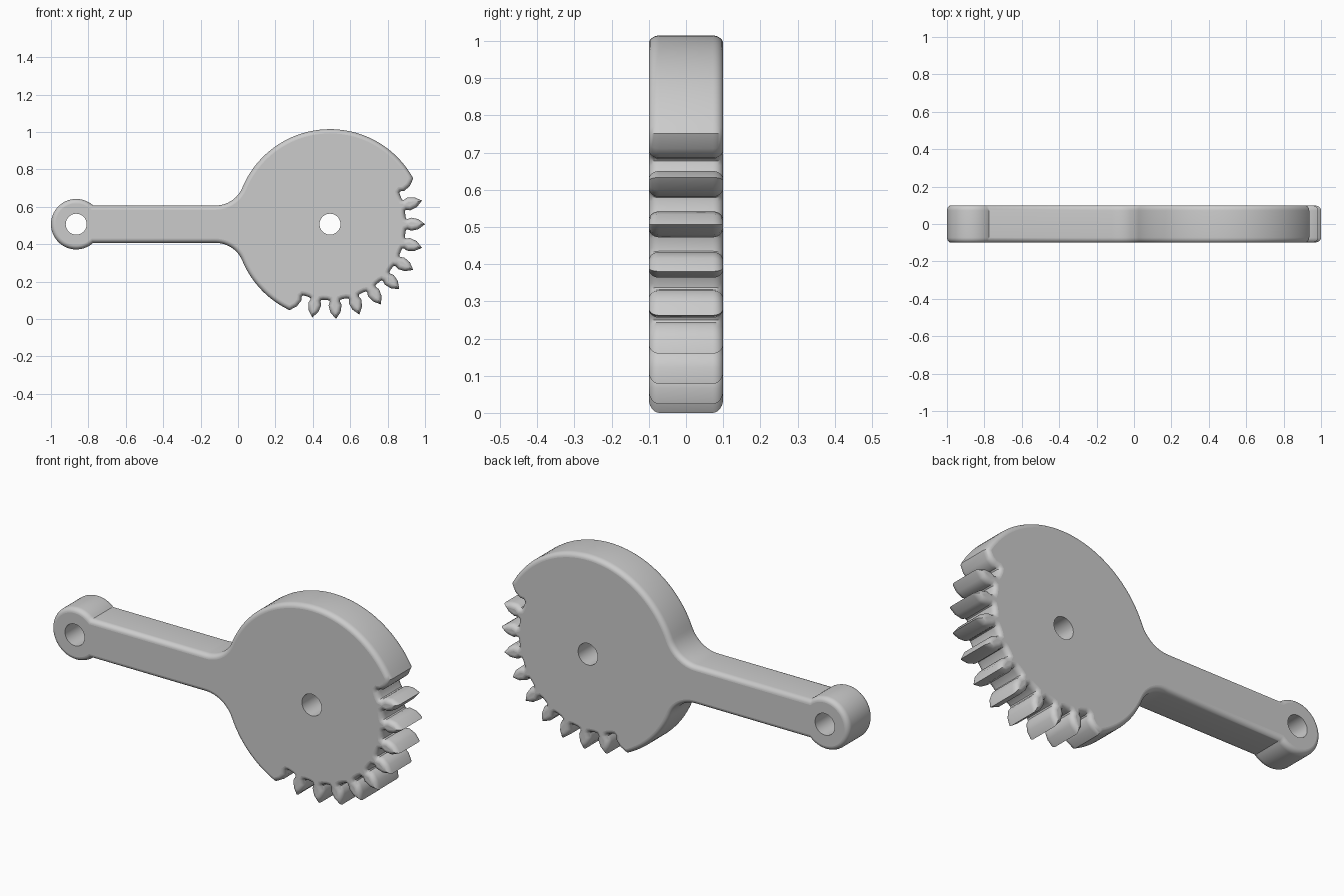
import bpy, bmesh
from math import sin, cos, pi, radians, sqrt, atan2, asin
from mathutils import Vector

if "Cube" in bpy.data.objects:
    bpy.data.objects.remove(bpy.data.objects["Cube"], do_unlink=True)

HUB = Vector((0.492, 0.507))      # gear centre (x, z)
EYE = Vector((-0.865, 0.507))     # centre of the small end ring
R, EYE_R, ARM = 0.508, 0.135, 0.1
HALF, ROUND_IN, ROUND_Y = 0.1, 0.023, 0.028
HOLE_R = 0.056
PITCH = radians(14.4)

# Half a tooth below its tip: (radius, half width)
FLANK = [(0.472, 0.027), (0.434, 0.035), (0.414, 0.027), (0.407, 0.03), (0.404, 0.039)]


def arc(c, r, a0, a1, n):
    return [c + r * Vector((cos(a0 + (a1 - a0) * i / n), sin(a0 + (a1 - a0) * i / n)))
            for i in range(n + 1)]


def polar(r, w, a):
    return HUB + Vector((r * cos(a) - w * sin(a), r * sin(a) + w * cos(a)))


def rising(a):
    return [polar(r, -w, a) for r, w in reversed(FLANK)]


def falling(a):
    return [polar(r, w, a) for r, w in FLANK]


def make_outline():
    # Fillet tangent to both the arm edge and the disc
    fx = -0.12
    dx = HUB.x - fx
    fr = (dx * dx + ARM * ARM - R * R) / (2 * (R - ARM))
    fa = atan2(ARM + fr, dx)
    top = Vector((fx, HUB.y + ARM + fr))
    low = Vector((fx, HUB.y - ARM - fr))
    join = asin(ARM / EYE_R)
    pts = arc(HUB, R, 2 * PITCH, pi - fa, 48)                 # upper rim
    pts += arc(top, fr, -fa, -pi / 2, 12)[1:]                 # upper fillet
    pts += arc(EYE, EYE_R, join, 2 * pi - join, 48)           # end ring
    pts += arc(low, fr, pi / 2, fa, 12)                       # lower fillet
    pts += arc(HUB, R, pi + fa, 2 * pi - 8 * PITCH, 18)[1:]   # lower rim
    pts += falling(-8 * PITCH)
    for k in range(-7, 2):                                    # nine full teeth
        pts += rising(k * PITCH) + [polar(R, 0, k * PITCH)] + falling(k * PITCH)
    return pts + rising(2 * PITCH)


def inset(pts, d):
    # Move every point inward by d with mitred corners
    out = []
    for i, p in enumerate(pts):
        a = (p - pts[i - 1]).normalized()
        b = (pts[(i + 1) % len(pts)] - p).normalized()
        na, nb = Vector((-a.y, a.x)), Vector((-b.y, b.x))
        out.append(p + (na + nb) * (d / (1 + na.dot(nb))))
    return out


def add_loop(bm, pts, y):
    return [bm.verts.new((p.x, y, p.y)) for p in pts]


def bridge(bm, a, b):
    n = len(a)
    for i in range(n):
        bm.faces.new((a[i], a[(i + 1) % n], b[(i + 1) % n], b[i]))


def loop_edges(bm, loop):
    return [bm.edges.get((loop[i - 1], loop[i])) for i in range(len(loop))]


bm = bmesh.new()
outline = make_outline()

# Rounded outer wall, from front to back
STEPS = 6
levels = [(ROUND_IN * (1 - cos(t)), HALF - ROUND_Y * (1 - sin(t)))
          for t in [pi / 2 * i / STEPS for i in range(STEPS + 1)]]
sections = [(d, -y) for d, y in reversed(levels)] + levels
walls = [add_loop(bm, inset(outline, d), y) for d, y in sections]
for a, b in zip(walls, walls[1:]):
    bridge(bm, a, b)

# Straight bores through the hub and the end ring
bores = []
for c in (HUB, EYE):
    ring = arc(c, HOLE_R, 0, 2 * pi, 40)[:-1]
    pair = [add_loop(bm, ring, y) for y in (-HALF, HALF)]
    bridge(bm, *pair)
    bores.append(pair)

# Flat front and back faces around the bores
for side, wall in ((0, walls[0]), (1, walls[-1])):
    edges = loop_edges(bm, wall)
    for pair in bores:
        edges += loop_edges(bm, pair[side])
    bmesh.ops.triangle_fill(bm, use_beauty=True, use_dissolve=False, edges=edges,
                            normal=(0, 2 * side - 1, 0))
bmesh.ops.recalc_face_normals(bm, faces=bm.faces[:])

mesh = bpy.data.meshes.new("sector_gear_arm")
bm.to_mesh(mesh)
bm.free()
gear = bpy.data.objects.new("sector_gear_arm", mesh)
bpy.context.collection.objects.link(gear)

# Plain grey finish
grey = bpy.data.materials.new("plain grey")
grey.use_nodes = True
colour = (0.6, 0.6, 0.6, 1)
grey.diffuse_color = colour
grey.node_tree.nodes["Principled BSDF"].inputs["Base Color"].default_value = colour
mesh.materials.append(grey)

# Smooth walls, flat caps
bpy.ops.object.select_all(action='DESELECT')
gear.select_set(True)
bpy.context.view_layer.objects.active = gear
bpy.ops.object.shade_smooth_by_angle(angle=radians(38))
for f in mesh.polygons:
    if abs(f.normal.y) > 0.999:
        f.use_smooth = False
